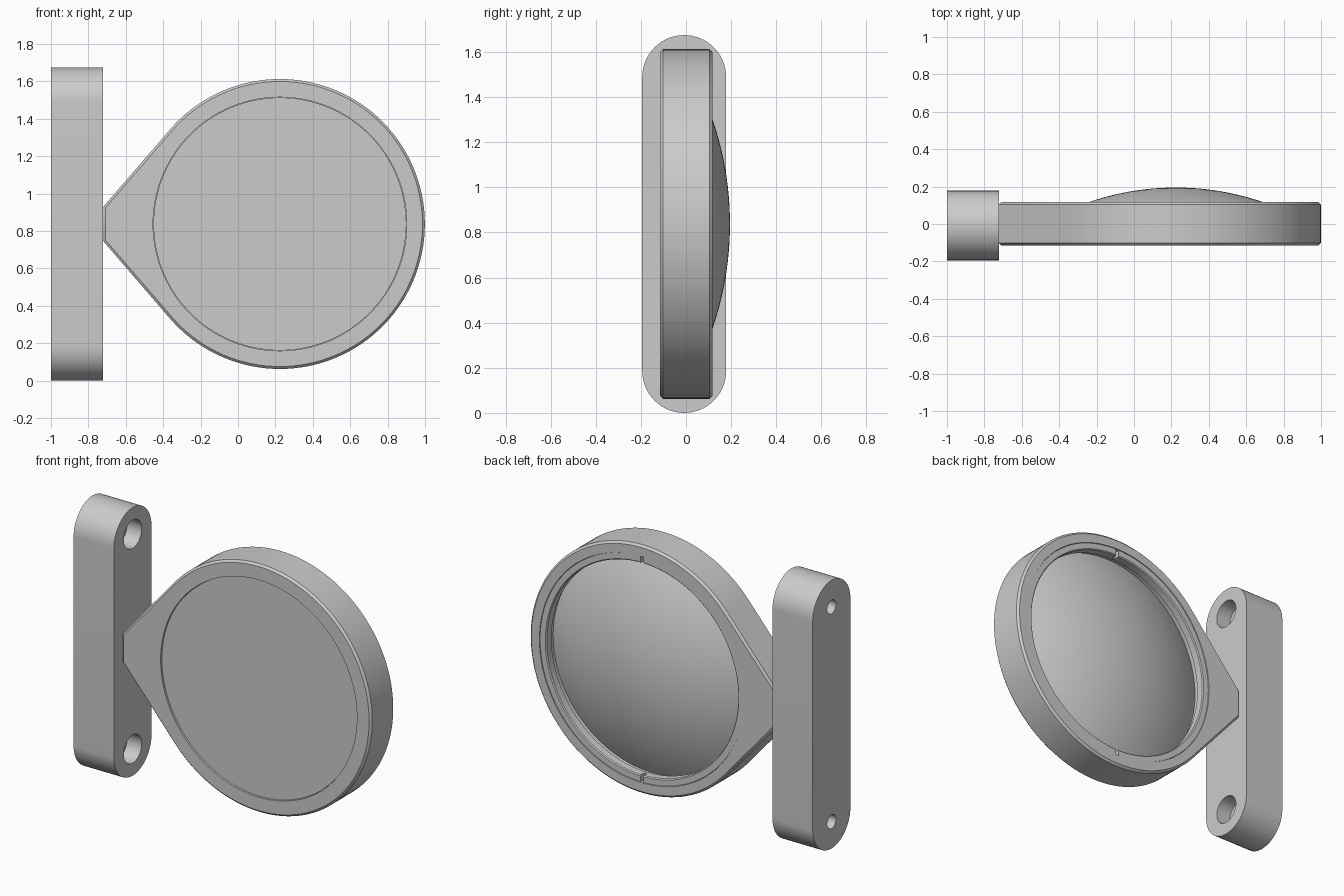
import bpy, bmesh
from math import sin, cos, pi, radians, sqrt, acos, atan2
from mathutils import Matrix, Vector

if "Cube" in bpy.data.objects:
    bpy.data.objects.remove(bpy.data.objects["Cube"], do_unlink=True)

grey = bpy.data.materials.new("plain grey")
grey.use_nodes = True
TONE = (0.6, 0.6, 0.6, 1)
grey.diffuse_color = TONE
grey.node_tree.nodes["Principled BSDF"].inputs["Base Color"].default_value = TONE

TOP = 1.675
CX, CZ = 0.224, TOP / 2      # centre of the round head
HEAD_R, BORE_R = 0.775, 0.678
BACK, FRONT = 0.118, -0.115


def finish(name, bm):
    bmesh.ops.recalc_face_normals(bm, faces=bm.faces[:])
    mesh = bpy.data.meshes.new(name)
    bm.to_mesh(mesh)
    bm.free()
    ob = bpy.data.objects.new(name, mesh)
    bpy.context.collection.objects.link(ob)
    mesh.materials.append(grey)
    return ob


def prism(name, outline, offset):
    """Extrude a closed 3D outline along an offset vector."""
    bm = bmesh.new()
    face = bm.faces.new([bm.verts.new(p) for p in outline])
    new = bmesh.ops.extrude_face_region(bm, geom=[face])["geom"]
    bmesh.ops.translate(bm, vec=offset,
                        verts=[v for v in new if isinstance(v, bmesh.types.BMVert)])
    return finish(name, bm)


def lathe(name, profile, steps=128):
    """Turn (radius, y) points around the head axis."""
    bm = bmesh.new()
    verts = [bm.verts.new((CX + r, y, CZ)) for r, y in profile]
    edges = [bm.edges.new(pair) for pair in zip(verts, verts[1:])]
    bmesh.ops.spin(bm, geom=verts + edges, cent=(CX, 0, CZ), axis=(0, 1, 0),
                   angle=2 * pi, steps=steps)
    bmesh.ops.remove_doubles(bm, verts=bm.verts[:], dist=1e-5)
    return finish(name, bm)


def cylinder(name, start, axis, radius, depth, sides):
    axis = Vector(axis)
    bm = bmesh.new()
    place = Matrix.Translation(Vector(start) + axis * depth / 2)
    turn = axis.to_track_quat('Z', 'Y').to_matrix().to_4x4()
    bmesh.ops.create_cone(bm, cap_ends=True, segments=sides, radius1=radius,
                          radius2=radius, depth=depth, matrix=place @ turn)
    return finish(name, bm)


def apply_modifier(ob, kind, **settings):
    mod = ob.modifiers.new(kind.lower(), kind)
    for key, value in settings.items():
        setattr(mod, key, value)
    bpy.context.view_layer.objects.active = ob
    bpy.ops.object.modifier_apply(modifier=mod.name)


def cut(ob, cutter):
    apply_modifier(ob, 'BOOLEAN', operation='DIFFERENCE', solver='EXACT', object=cutter)
    bpy.data.objects.remove(cutter, do_unlink=True)


def smooth(ob):
    bpy.ops.object.select_all(action='DESELECT')
    ob.select_set(True)
    bpy.context.view_layer.objects.active = ob
    bpy.ops.object.shade_smooth_by_angle(angle=radians(30))


# Wall plate: upright slot shape with counterbored screw holes
PLATE_Y, PLATE_R, HOLE_Z = -0.008, 0.186, 0.167
INNER_X = -0.722
outline = []
for centre_z, begin in ((TOP - PLATE_R, 0), (PLATE_R, pi)):
    for i in range(33):
        a = begin + pi * i / 32
        outline.append((-1, PLATE_Y + PLATE_R * cos(a), centre_z + PLATE_R * sin(a)))
plate = prism("wall_plate", outline, (INNER_X + 1, 0, 0))
for z in (HOLE_Z, TOP - HOLE_Z):
    cut(plate, cylinder("screw_hole", (-1.1, PLATE_Y, z), (1, 0, 0), 0.043, 0.5, 32))
    cut(plate, cylinder("counterbore", (INNER_X - 0.1, PLATE_Y, z), (1, 0, 0), 0.088, 0.2, 48))

# Head housing: circle with straight tangents running to a short flat neck
neck = Vector((INNER_X - CX, 0.09))
tangent = atan2(neck.y, neck.x) - acos(HEAD_R / neck.length)
outline = [(INNER_X, FRONT, CZ - neck.y)]
for i in range(97):
    a = -tangent + 2 * tangent * i / 96
    outline.append((CX + HEAD_R * cos(a), FRONT, CZ + HEAD_R * sin(a)))
outline.append((INNER_X, FRONT, CZ + neck.y))
housing = prism("head_housing", outline, (0, BACK - FRONT, 0))
apply_modifier(housing, 'BEVEL', width=0.013, segments=1, limit_method='ANGLE',
               angle_limit=radians(60))
cut(housing, cylinder("bore", (CX, -0.5, CZ), (0, 1, 0), BORE_R, 1, 128))
# Seat for the retaining ring
cut(housing, cylinder("ring_seat", (CX, 0.06, CZ), (0, 1, 0), 0.706, 0.5, 128))

# Lens: flat front set slightly into the housing, domed back
LENS_R, LENS_FRONT, PEAK, DOME_R = 0.676, -0.105, 0.195, 1.43
profile = [(0, LENS_FRONT), (LENS_R, LENS_FRONT)]
for i in range(21):
    r = LENS_R * (1 - i / 20)
    profile.append((r, PEAK - DOME_R + sqrt(DOME_R ** 2 - r * r)))
lens = lathe("domed_lens", profile)

# Retaining ring, set just below the rim, with a notch at top and bottom
ring = lathe("retaining_ring", [(0.704, 0.062), (0.704, 0.114), (0.668, 0.114),
                                (0.662, 0.108), (0.662, 0.062), (0.704, 0.062)])
for side in (-1, 1):
    bm = bmesh.new()
    bmesh.ops.create_cube(bm, size=1, matrix=Matrix.Translation((CX, 0.11, CZ + side * 0.675))
                          @ Matrix.Diagonal((0.02, 0.06, 0.07, 1)))
    cut(ring, finish("notch", bm))

for part in (plate, housing, lens, ring):
    smooth(part)
